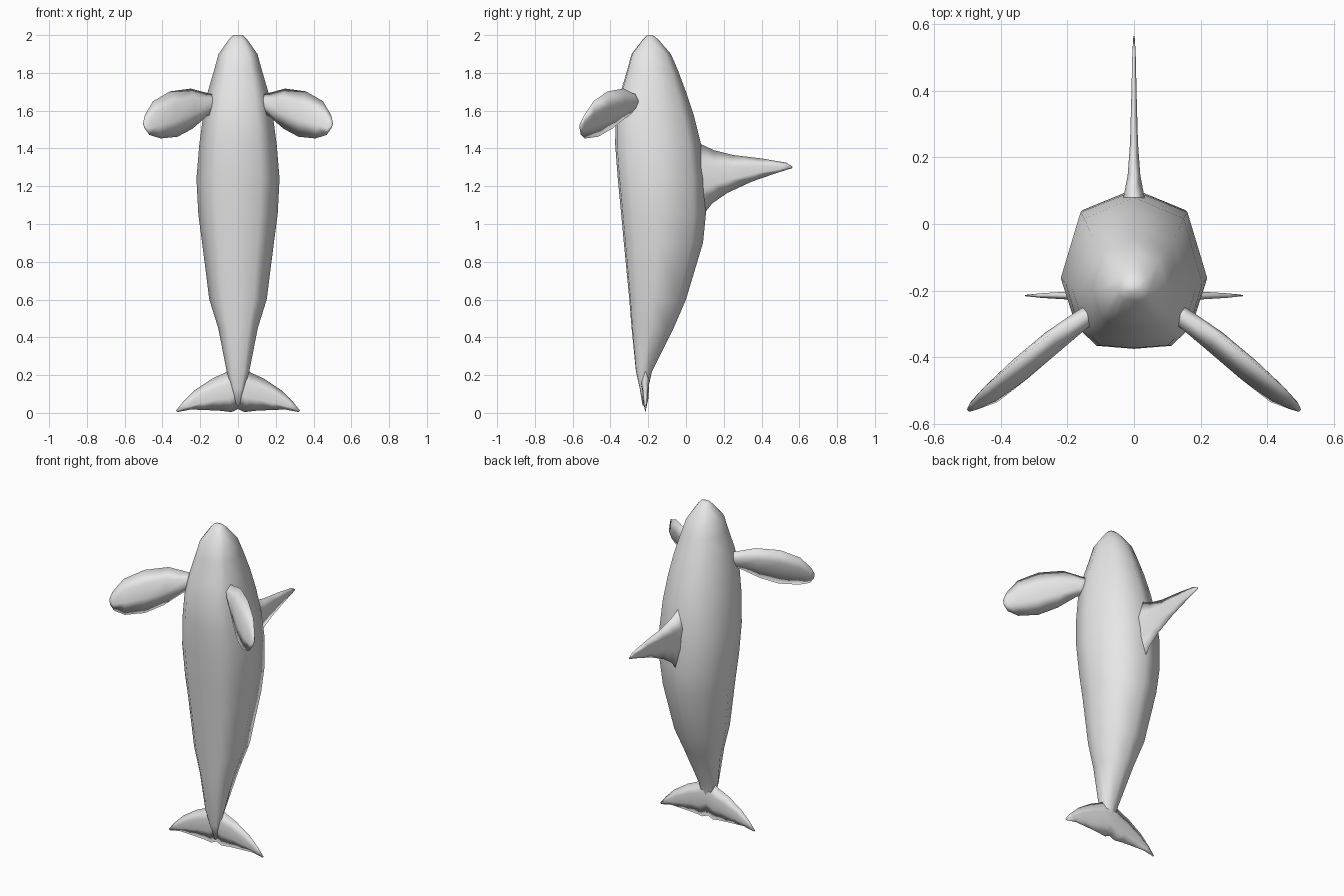
import bpy, bmesh
from mathutils import Vector

if "Cube" in bpy.data.objects:
    bpy.data.objects.remove(bpy.data.objects["Cube"])

grey = bpy.data.materials.new("light grey")
grey.diffuse_color = (0.8, 0.8, 0.8, 1)
grey.use_nodes = True
grey.node_tree.nodes["Principled BSDF"].inputs["Base Color"].default_value = grey.diffuse_color


def loft(name, rings, mirror=False, cap_start=True):
    """Skin a list of equal-length closed rings into a smooth surface."""
    bm = bmesh.new()
    vr = [[bm.verts.new(p) for p in r] for r in rings]
    n = len(vr[0])
    for a, b in zip(vr, vr[1:]):
        for i in range(n):
            j = (i + 1) % n
            bm.faces.new((a[i], a[j], b[j], b[i]))
    if cap_start:
        bm.faces.new(vr[0])
    bm.faces.new(vr[-1])
    bmesh.ops.recalc_face_normals(bm, faces=bm.faces)
    for f in bm.faces:
        f.smooth = True
    me = bpy.data.meshes.new(name)
    bm.to_mesh(me)
    bm.free()
    me.materials.append(grey)
    ob = bpy.data.objects.new(name, me)
    bpy.context.collection.objects.link(ob)
    if mirror:
        ob.modifiers.new("mirror", 'MIRROR').merge_threshold = 0.0005
    return ob


def fin(name, stations, **kw):
    """Loft lens sections: (leading point, trailing point, half thickness)."""
    rings = []
    for k, (a, b, t) in enumerate(stations):
        a, b = Vector(a), Vector(b)
        p = stations[max(k - 1, 0)]
        q = stations[min(k + 1, len(stations) - 1)]
        span = Vector(q[0]) + Vector(q[1]) - Vector(p[0]) - Vector(p[1])
        n = (b - a).cross(span).normalized() * t
        if kw.get("cap_start") is False and k == 0:
            n.x = 0
        rings.append([a, a.lerp(b, .3) + n, a.lerp(b, .65) + n * .8,
                      b, a.lerp(b, .65) - n * .8, a.lerp(b, .3) - n])
    return loft(name, rings, **kw)


# Body: height, belly y, back y, half width
body = [(2.0, -.205, -.175, .025), (1.975, -.23, -.145, .05),
        (1.9, -.288, -.08, .103), (1.82, -.31, -.045, .125),
        (1.7, -.345, .0, .16), (1.57, -.373, .043, .185),
        (1.42, -.375, .08, .205), (1.24, -.361, .10, .22),
        (1.05, -.343, .105, .21), (.9, -.329, .09, .19),
        (.6, -.30, .0, .152), (.45, -.288, -.065, .105),
        (.22, -.265, -.18, .06), (.13, -.245, -.2, .035),
        (.04, -.23, -.208, .008)]
# Half cross-section: fraction of half width, fraction from belly to back
half = [(0, 0), (.55, .02), (.8, .13), (1, .43), (.73, .86), (0, 1)]
section = half + [(-u, v) for u, v in half[-2:0:-1]]
loft("body", [[(u * w, f + v * (b - f), z) for u, v in section]
              for z, f, b, w in body])

# Back fin
fin("back_fin", [((0, .03, 1.45), (0, .05, 1.0), .04),
                 ((0, .085, 1.42), (0, .10, 1.06), .03),
                 ((0, .15, 1.39), (0, .14, 1.11), .019),
                 ((0, .25, 1.365), (0, .22, 1.165), .012),
                 ((0, .40, 1.347), (0, .35, 1.225), .008),
                 ((0, .53, 1.325), (0, .48, 1.27), .005),
                 ((0, .565, 1.303), (0, .56, 1.295), .002)])

# Pair of paddle flippers
fin("flippers", [((.08, -.24, 1.68), (.10, -.26, 1.59), .03),
                 ((.15, -.275, 1.69), (.165, -.31, 1.57), .03),
                 ((.25, -.33, 1.717), (.24, -.39, 1.505), .03),
                 ((.36, -.415, 1.702), (.32, -.465, 1.462), .028),
                 ((.45, -.49, 1.65), (.41, -.535, 1.453), .02),
                 ((.494, -.54, 1.575), (.47, -.557, 1.472), .011),
                 ((.502, -.558, 1.535), (.493, -.563, 1.505), .004)], mirror=True)

# Tail flukes
Y = -.215
fin("tail_flukes", [((x0, Y, z0), (x1, Y, z1), t) for x0, z0, x1, z1, t in [
    (0, .26, 0, .02, .022), (.07, .212, .035, .004, .02),
    (.14, .18, .09, .011, .015), (.23, .12, .17, .015, .011),
    (.29, .06, .25, .018, .007), (.328, .012, .322, .004, .002)]],
    mirror=True, cap_start=False)
